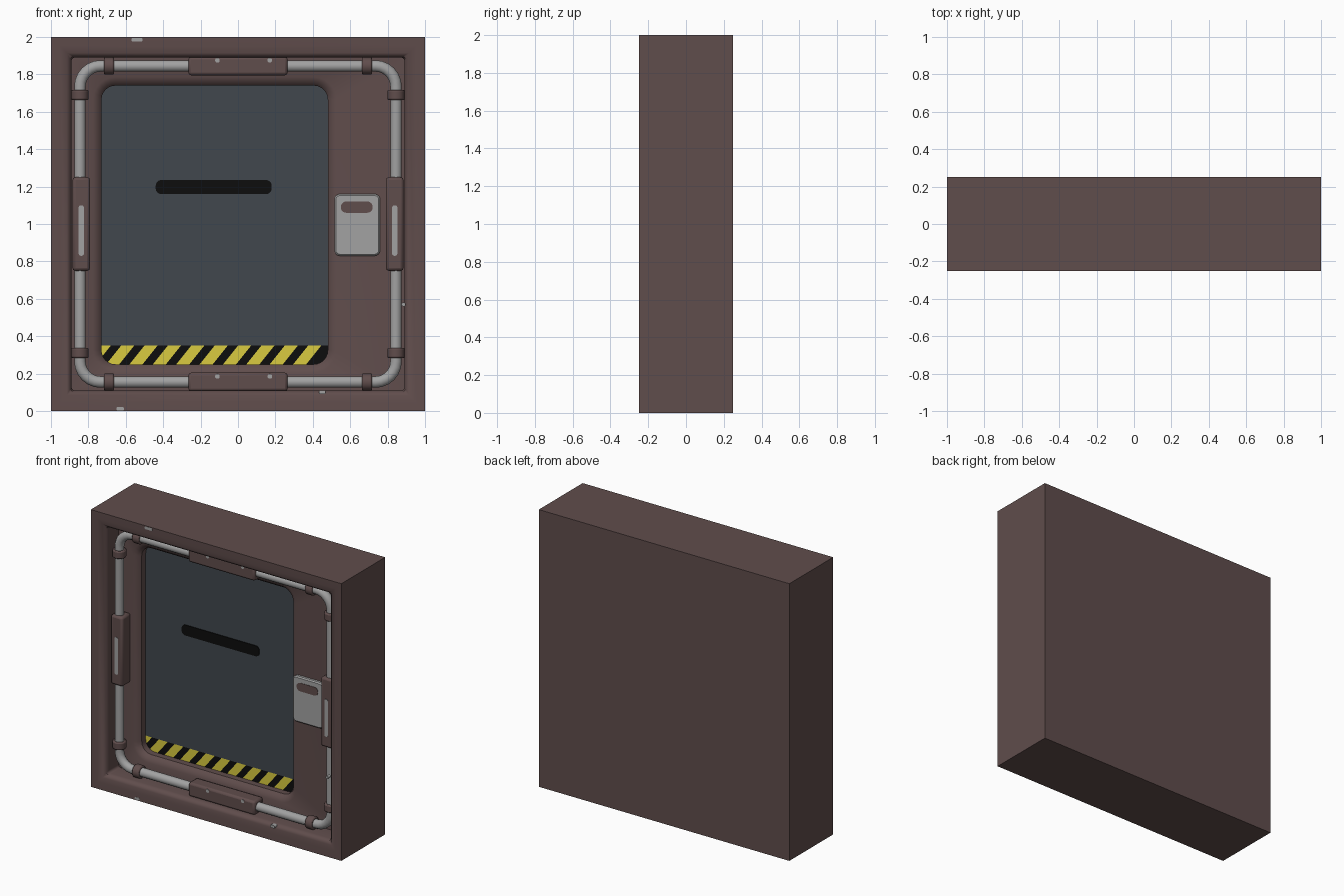
import bpy, bmesh
from math import cos, sin, pi, floor, radians
from mathutils import Vector

if "Cube" in bpy.data.objects:
    bpy.data.objects.remove(bpy.data.objects["Cube"])


def material(name, rgb):
    m = bpy.data.materials.new(name)
    m.use_nodes = True
    col = (*rgb, 1)
    m.diffuse_color = col
    m.node_tree.nodes["Principled BSDF"].inputs["Base Color"].default_value = col
    return m


BROWN = material("rust brown", (0.117, 0.074, 0.072))
SLATE = material("slate blue", (0.052, 0.063, 0.075))
GREY = material("bare metal", (0.36, 0.36, 0.36))
YELLOW = material("hazard yellow", (0.70, 0.60, 0.05))
BLACK = material("black", (0.004, 0.004, 0.004))


def smooth(ob, angle=35):
    bpy.ops.object.select_all(action='DESELECT')
    ob.select_set(True)
    bpy.context.view_layer.objects.active = ob
    bpy.ops.object.shade_smooth_by_angle(angle=radians(angle))


def finish(name, bm, *mats):
    bmesh.ops.recalc_face_normals(bm, faces=bm.faces)
    me = bpy.data.meshes.new(name)
    bm.to_mesh(me)
    bm.free()
    for m in mats:
        me.materials.append(m)
    ob = bpy.data.objects.new(name, me)
    bpy.context.collection.objects.link(ob)
    smooth(ob)
    return ob


def rounded(x0, x1, z0, z1, r, y, n=6):
    """Points of a rounded rectangle facing the front."""
    pts = []
    corners = ((x1 - r, z1 - r), (x0 + r, z1 - r), (x0 + r, z0 + r), (x1 - r, z0 + r))
    for k, (cx, cz) in enumerate(corners):
        for i in range(n + 1):
            a = pi / 2 * (k + i / n)
            pts.append(Vector((cx + r * cos(a), y, cz + r * sin(a))))
    return pts


def loft(name, loops, mat, cap_front=True):
    bm = bmesh.new()
    rings = [[bm.verts.new(p) for p in loop] for loop in loops]
    for a, b in zip(rings, rings[1:]):
        for i in range(len(a)):
            j = (i + 1) % len(a)
            bm.faces.new((a[i], a[j], b[j], b[i]))
    bm.faces.new(rings[0])
    if cap_front:
        bm.faces.new(rings[-1])
    bmesh.ops.remove_doubles(bm, verts=bm.verts, dist=0.0005)
    return finish(name, bm, mat)


def frame_loop(inset, y, r=0.0):
    return rounded(-1 + inset, 1 - inset, inset, 2 - inset, r, y)


def door_loop(grow, y):
    return rounded(-0.73 - grow, 0.48 + grow, 0.25 - grow, 1.74 + grow, 0.075 + grow, y)


def pad(name, x0, x1, z0, z1, r, back, front, mat, edge=0.0):
    """Rounded plate with an optional chamfered front edge."""
    loops = [rounded(x0, x1, z0, z1, r, back), rounded(x0, x1, z0, z1, r, front + edge)]
    if edge:
        loops.append(rounded(x0 + edge, x1 - edge, z0 + edge, z1 - edge, r - edge, front))
    return loft(name, loops, mat)


# Casing: back, outer walls, rounded rim, recessed wall and door opening
WALL, DOOR = -0.09, -0.01
loft("casing", [
    frame_loop(0, 0.25), frame_loop(0, -0.25),
    frame_loop(0.05, -0.247), frame_loop(0.085, -0.238),
    frame_loop(0.105, -0.22, 0.015), frame_loop(0.11, -0.20, 0.02),
    frame_loop(0.11, WALL, 0.02),
    door_loop(0.045, WALL), door_loop(0.015, WALL + 0.015),
    door_loop(0, WALL + 0.035), door_loop(0, DOOR + 0.005)], BROWN, cap_front=False)

# Door leaf with a striped band cut into its lower edge
bm = bmesh.new()
bm.faces.new([bm.verts.new(p) for p in door_loop(0, DOOR)])
BAND, PERIOD, WIDTH, SHEAR, START = 0.35, 0.125, 0.07, 0.8, -0.33


def cut(faces, co, no):
    geom = set(faces) | {e for f in faces for e in f.edges} | {v for f in faces for v in f.verts}
    bmesh.ops.bisect_plane(bm, geom=list(geom), plane_co=co, plane_no=no, dist=1e-5)


def in_band(f):
    return f.calc_center_median().z < BAND


cut(bm.faces[:], (0, 0, BAND), (0, 0, 1))
for k in range(-5, 8):
    for off in (0, WIDTH):
        low = [f for f in bm.faces if max(v.co.z for v in f.verts) < BAND + 0.001]
        cut(low, (START + k * PERIOD + off, 0, 0.25), (1, 0, -SHEAR))
for f in bm.faces:
    if in_band(f):
        c = f.calc_center_bounds()
        u = (c.x - SHEAR * (c.z - 0.25) - START) / PERIOD
        f.material_index = 1 if u - floor(u) < WIDTH / PERIOD else 2
door = finish("door", bm, SLATE, YELLOW, BLACK)
if door.data.polygons[0].normal.y > 0:
    door.data.flip_normals()

# Viewing slot on the door
pad("door_slot", -0.44, 0.18, 1.16, 1.235, 0.03, DOOR, DOOR - 0.006, BLACK)

# Control pad beside the door
pad("control_pad", 0.515, 0.76, 0.83, 1.16, 0.03, WALL, -0.115, GREY, 0.008)
pad("control_display", 0.55, 0.72, 1.06, 1.12, 0.028, -0.114, -0.118, BROWN)

# Pipe running around the recess
PIPE, PY = 0.845, -0.145
curve = bpy.data.curves.new("pipe", 'CURVE')
curve.dimensions = '3D'
curve.bevel_depth = 0.032
curve.bevel_resolution = 3
path = rounded(-PIPE, PIPE, 1 - PIPE, 1 + PIPE, 0.11, PY)
spline = curve.splines.new('POLY')
spline.points.add(len(path) - 1)
for p, co in zip(spline.points, path):
    p.co = (*co, 1)
spline.use_cyclic_u = True
curve.materials.append(GREY)
pipe = bpy.data.objects.new("pipe", curve)
bpy.context.collection.objects.link(pipe)
bpy.ops.object.select_all(action='DESELECT')
pipe.select_set(True)
bpy.context.view_layer.objects.active = pipe
bpy.ops.object.convert(target='MESH')
smooth(pipe, 60)


def clamp(name, x, z, along):
    bpy.ops.mesh.primitive_cylinder_add(
        vertices=16, radius=0.046, depth=0.055, location=(x, PY, z),
        rotation=(0, pi / 2, 0) if along == 'x' else (0, 0, 0))
    ob = bpy.context.object
    ob.name = name
    ob.data.materials.append(BROWN)
    bev = ob.modifiers.new("edge", 'BEVEL')
    bev.width, bev.segments = 0.008, 2
    smooth(ob)


def sleeve(name, x, z, sx, sz):
    bpy.ops.mesh.primitive_cube_add(size=1, location=(x, -0.14, z))
    ob = bpy.context.object
    ob.name = name
    ob.scale = (sx, 0.1, sz)
    bpy.ops.object.transform_apply(location=False, rotation=False, scale=True)
    ob.data.materials.append(BROWN)
    bev = ob.modifiers.new("edge", 'BEVEL')
    bev.width, bev.segments = 0.015, 2
    smooth(ob)


# Clamps and long sleeves on all four sides
for s, side, level in ((-1, "right", "lower"), (1, "left", "upper")):
    for t, tside, tlevel in ((-1, "right", "lower"), (1, "left", "upper")):
        clamp(f"{level}_{tside}_clamp", t * 0.69, 1 + s * PIPE, 'x')
        clamp(f"{side}_{tlevel}_clamp", s * PIPE, 1 + t * 0.69, 'z')
    sleeve(f"{level}_sleeve", 0, 1 + s * PIPE, 0.53, 0.1)
    sleeve(f"{side}_sleeve", s * 0.838, 1, 0.094, 0.5)
    # Worn paint on the sleeves
    pad(f"{side}_sleeve_wear", s * 0.838 - 0.014, s * 0.838 + 0.014, 0.83, 1.1, 0.012,
        -0.188, -0.192, GREY)
    for x in (-0.11, 0.17):
        z = 1 + s * PIPE + 0.03
        pad(f"{level}_sleeve_chip", x - 0.012, x + 0.012, z - 0.012, z + 0.012, 0.01,
            -0.188, -0.192, GREY)

# Chipped paint on the rim
for x, z, w in ((-0.54, 1.985, 0.03), (-0.63, 0.012, 0.02), (0.45, 0.1, 0.018), (0.885, 0.57, 0.01)):
    pad("rim_chip", x - w, x + w, z - 0.01, z + 0.01, 0.008, -0.22, -0.25, GREY)
